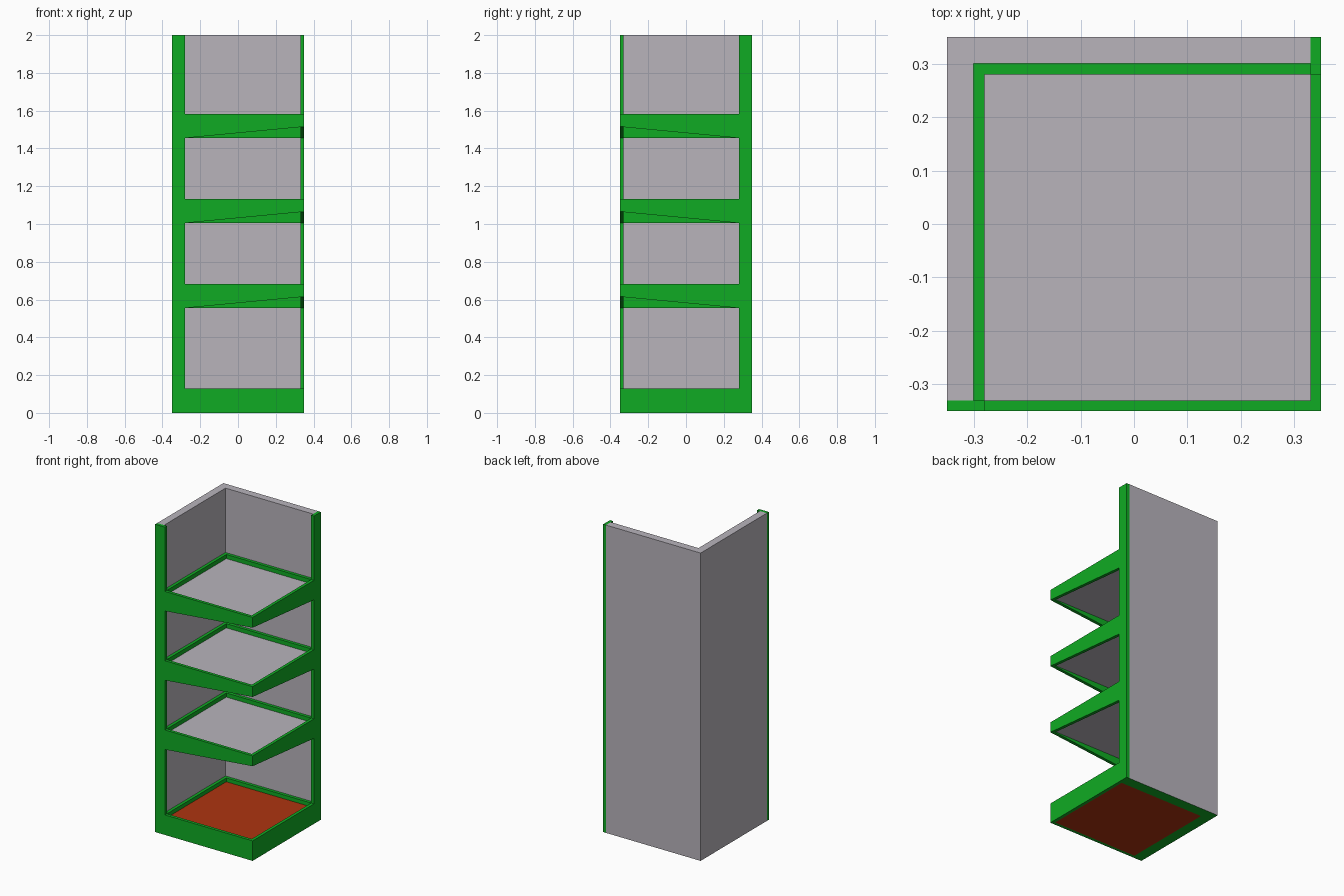
import bpy, bmesh

if "Cube" in bpy.data.objects:
    bpy.data.objects.remove(bpy.data.objects["Cube"])


def mat(name, c):
    m = bpy.data.materials.new(name)
    m.diffuse_color = (*c, 1)
    m.use_nodes = True
    m.node_tree.nodes["Principled BSDF"].inputs["Base Color"].default_value = m.diffuse_color
    return m


GREEN = mat("green frame", (0.005, 0.41, 0.017))
GREY = mat("grey panel", (0.48, 0.455, 0.50))
RED = mat("red base", (0.42, 0.034, 0.005))


def prism(name, profile, y0, y1, material, swap=False):
    """Extrude an x-z profile from y0 to y1; swap reflects it across the corner diagonal."""
    bm = bmesh.new()
    rings = []
    for y in (y0, y1):
        pts = [((-y, -x, z) if swap else (x, y, z)) for x, z in profile]
        rings.append([bm.verts.new(p) for p in pts])
    a, b = rings
    n = len(a)
    bm.faces.new(a)
    bm.faces.new(b[::-1])
    for i in range(n):
        j = (i + 1) % n
        bm.faces.new((a[i], b[i], b[j], a[j]))
    bmesh.ops.recalc_face_normals(bm, faces=bm.faces)
    me = bpy.data.meshes.new(name)
    bm.to_mesh(me)
    bm.free()
    me.materials.append(material)
    ob = bpy.data.objects.new(name, me)
    bpy.context.collection.objects.link(ob)
    return ob


def box(name, x0, x1, y0, y1, z0, z1, material, swap=False):
    return prism(name, [(x0, z0), (x1, z0), (x1, z1), (x0, z1)], y0, y1, material, swap)


# Two walls meeting at the back left corner, with green undersides
left_wall = box("left_wall", -0.35, -0.30, -0.33, 0.35, 0, 2, GREY)
back_wall = box("back_wall", -0.30, 0.33, 0.30, 0.35, 0, 2, GREY)
for wall in (left_wall, back_wall):
    wall.data.materials.append(GREEN)
    for p in wall.data.polygons:
        if p.normal.z < -0.9:
            p.material_index = 1

# Green end caps on the free edge of each wall
box("left_wall_post", -0.35, -0.28, -0.35, -0.33, 0, 2, GREEN)
box("back_wall_post", -0.35, -0.28, -0.35, -0.33, 0, 2, GREEN, swap=True)


def shelf(label, z0, z1, rise, panel_z0, panel_z1, panel_mat):
    """Rimmed shelf whose two outer rims taper towards the front right corner."""
    for side, swap in (("front", False), ("right", True)):
        end = 0.33 if swap else 0.35
        lift = rise * (end + 0.28) / 0.63
        prism(f"{label}_{side}_rim",
              [(-0.28, z0), (end, z0 + lift), (end, z1), (-0.28, z1)],
              -0.35, -0.33, GREEN, swap)
    # Rails along the walls
    box(f"{label}_left_rail", -0.30, -0.28, -0.33, 0.30, z0, z1, GREEN)
    box(f"{label}_back_rail", -0.28, 0.33, 0.28, 0.30, z0, z1, GREEN)
    # Recessed panel
    box(f"{label}_panel", -0.28, 0.33, -0.33, 0.28, panel_z0, panel_z1, panel_mat)


shelf("base", 0, 0.13, 0, 0, 0.105, RED)
for i, z in enumerate((0.555, 1.005, 1.455)):
    shelf(f"shelf_{i + 1}", z, z + 0.127, 0.06, z + 0.063, z + 0.1, GREY)
